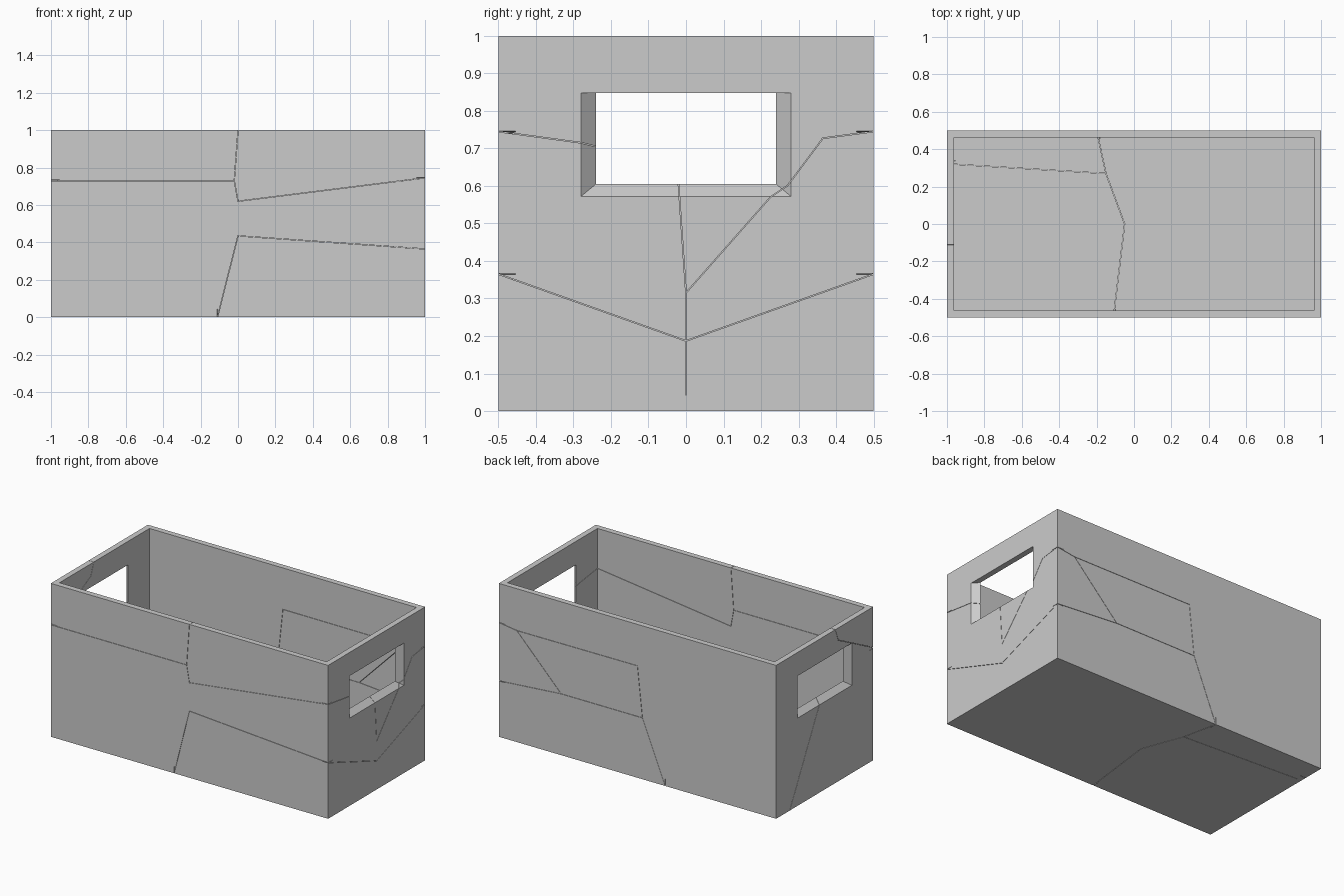
import bpy, bmesh
from mathutils import Vector as V

if "Cube" in bpy.data.objects:
    bpy.data.objects.remove(bpy.data.objects["Cube"])

WALL, FLOOR, GAP = 0.037, 0.04, 0.001


def add_hull(bm, pts):
    vs = [bm.verts.new(p) for p in pts]
    bmesh.ops.convex_hull(bm, input=vs)


def make_object(name, bm):
    bmesh.ops.recalc_face_normals(bm, faces=bm.faces)
    me = bpy.data.meshes.new(name)
    bm.to_mesh(me)
    bm.free()
    ob = bpy.data.objects.new(name, me)
    bpy.context.collection.objects.link(ob)
    return ob


def block(name, lo, hi):
    bm = bmesh.new()
    add_hull(bm, [(x, y, z) for x in (lo[0], hi[0]) for y in (lo[1], hi[1]) for z in (lo[2], hi[2])])
    return make_object(name, bm)


def cut(target, cutter, self_overlap=False):
    m = target.modifiers.new(cutter.name, 'BOOLEAN')
    m.operation, m.solver, m.object = 'DIFFERENCE', 'EXACT', cutter
    m.use_self = self_overlap
    cutter.hide_render = True
    cutter.hide_set(True)


# Open-topped crate
crate = block("crate", (-1, -.5, 0), (1, .5, 1))
cut(crate, block("inside_cutter", (-1 + WALL, -.5 + WALL, FLOOR), (1 - WALL, .5 - WALL, 1.2)))

# Hand holes, splayed outwards at the sides and bottom
for side, label in ((1, "right"), (-1, "left")):
    bm = bmesh.new()
    pts = []
    for t in (-.5, 1.5):
        x, y, z = 1 - WALL + WALL * t, .24 + .04 * t, .605 - .033 * t
        pts += [(side * x, s * y, h) for s in (-1, 1) for h in (z, .847)]
    add_hull(bm, pts)
    cut(crate, make_object(label + "_hand_hole_cutter", bm))

# Hairline cracks: 2D paths on each panel, with a mapping and an inward normal
cracks = [
    (lambda a, b: V((a, -.5, b)), V((0, 1, 0)), [  # front
        [(-1, .73), (-.02, .73)],
        [(0, 1), (-.02, .73), (0, .62), (1, .745)],
        [(-.11, 0), (0, .435), (1, .365)]]),
    (lambda a, b: V((a, .5, b)), V((0, -1, 0)), [  # back
        [(1, .745), (.87, .727), (0, .73), (-.036, .4), (-.2, 0)],
        [(1, .365), (.55, .4), (-.036, .4)],
        [(.87, .727), (.55, .4)]]),
    (lambda a, b: V((1, a, b)), V((-1, 0, 0)), [  # right
        [(-.5, .365), (0, .187), (.5, .365)],
        [(0, .045), (0, .315), (-.02, .605)],
        [(0, .315), (.225, .57), (.27, .6), (.365, .727), (.5, .745)],
        [(-.5, .745), (-.28, .715), (-.24, .705)]]),
    (lambda a, b: V((-1, a, b)), V((1, 0, 0)), [  # left
        [(-.11, 1), (-.14, .92), (-.5, .735)],
        [(.04, .6), (.36, 0)]]),
    (lambda a, b: V((a, b, 0)), V((0, 0, 1)), [  # floor
        [(-.2, .5), (-.15, .27), (-.05, 0), (-.11, -.5)],
        [(-.97, .32), (-.15, .27)]]),
]
bm = bmesh.new()
for place, n, paths in cracks:
    for path in paths:
        for p, q in zip(path, path[1:]):
            a, b = place(*p), place(*q)
            d = (b - a).normalized()
            w = d.cross(n) * GAP
            add_hull(bm, [e + s * w + n * h for e in (a - d * .002, b + d * .002)
                          for s in (-1, 1) for h in (-.01, .045)])
cut(crate, make_object("crack_cutter", bm), True)

# Apply the cuts and remove the helpers
bpy.context.view_layer.update()
deps = bpy.context.evaluated_depsgraph_get()
mesh = bpy.data.meshes.new_from_object(crate.evaluated_get(deps))
crate.modifiers.clear()
crate.data = mesh
for ob in [o for o in bpy.data.objects if o.name.endswith("cutter")]:
    bpy.data.objects.remove(ob)
